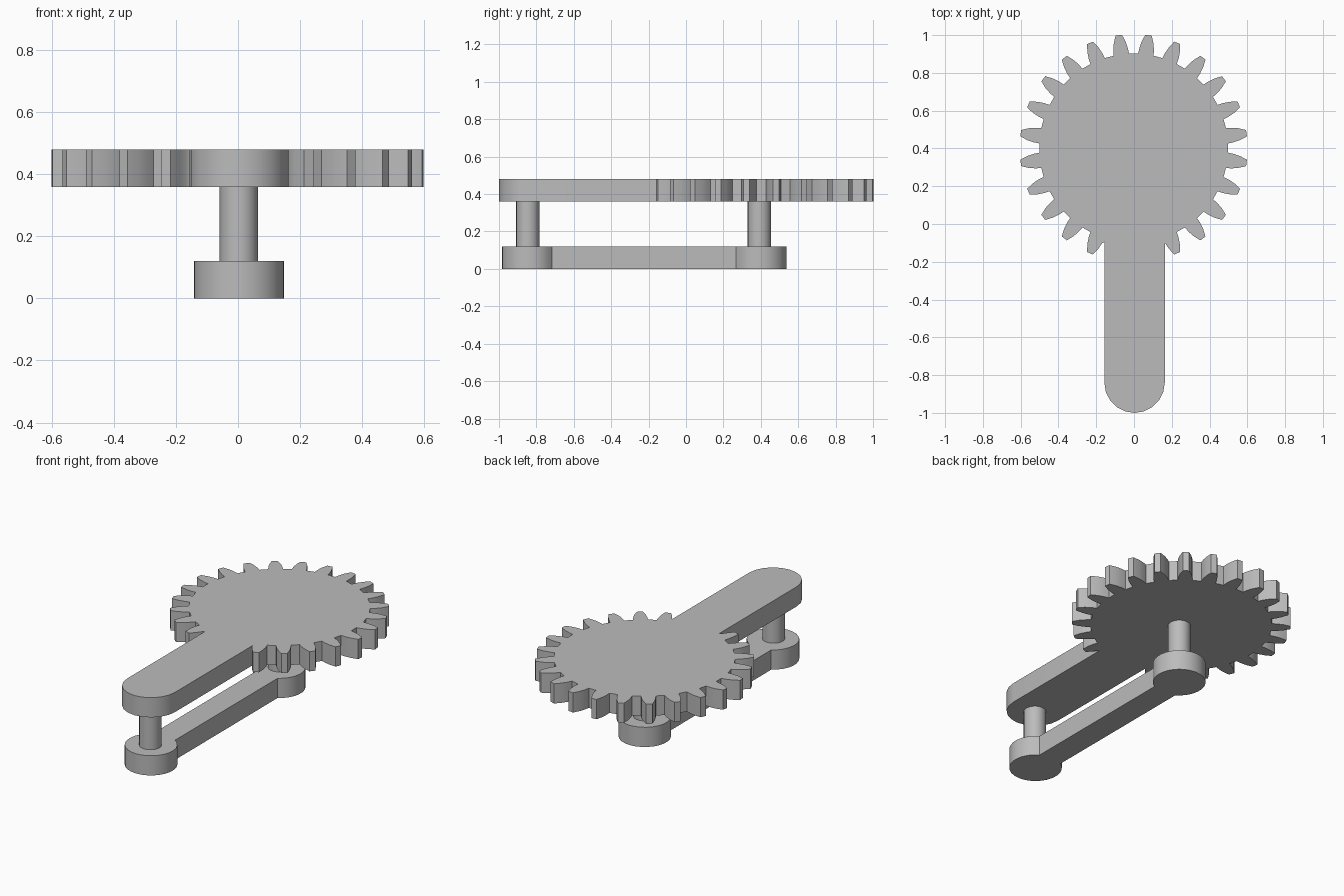
import bpy, bmesh
from math import sin, cos, radians, pi, asin

cube = bpy.data.objects.get("Cube")
if cube:
    bpy.data.objects.remove(cube, do_unlink=True)

# One plain grey for every part
grey = bpy.data.materials.new("plain_grey")
grey.use_nodes = True
colour = (0.5, 0.5, 0.5, 1)
grey.diffuse_color = colour
grey.node_tree.nodes["Principled BSDF"].inputs["Base Color"].default_value = colour

CX = 0.003                    # arm, pins and link centre line
FRONT_Y, BACK_Y = -0.84, 0.392
THICK, GEAR_Z = 0.12, 0.36


def extrude_outline(name, points, z0, z1):
    """Counter-clockwise outline raised into a smooth-sided plate."""
    bm = bmesh.new()
    face = bm.faces.new([bm.verts.new((x, y, z0)) for x, y in points])
    up = bmesh.ops.extrude_face_region(bm, geom=[face])["geom"]
    bmesh.ops.translate(bm, vec=(0, 0, z1 - z0),
                        verts=[v for v in up if isinstance(v, bmesh.types.BMVert)])
    bmesh.ops.recalc_face_normals(bm, faces=bm.faces)
    mesh = bpy.data.meshes.new(name)
    bm.to_mesh(mesh)
    bm.free()
    mesh.materials.append(grey)
    obj = bpy.data.objects.new(name, mesh)
    bpy.context.collection.objects.link(obj)
    bpy.ops.object.select_all(action='DESELECT')
    bpy.context.view_layer.objects.active = obj
    obj.select_set(True)
    bpy.ops.object.shade_smooth_by_angle(angle=radians(30))
    return obj


def arc(cx, cy, r, start, end, steps):
    angles = [start + (end - start) * i / steps for i in range(steps + 1)]
    return [(cx + r * cos(a), cy + r * sin(a)) for a in angles]


# Gear with arm: 24 tooth positions, the two under the arm are left out
TEETH, GEAR_X, GEAR_Y = 24, -0.002, 0.402
FLANK = [(0.5, 4.7), (0.53, 4.2), (0.565, 3.2), (0.603, 1.6)]  # radius, half angle
ARM_R = 0.16
tooth = [(r, -a) for r, a in FLANK] + [(r, a) for r, a in reversed(FLANK)]
outline = []
for i in range(1, TEETH - 1):
    middle = -90 + (i + 0.5) * 360 / TEETH
    for r, a in tooth:
        t = radians(middle + a)
        outline.append((GEAR_X + r * cos(t), GEAR_Y + r * sin(t)))
# The roots beside the arm become its inner corners
outline[0] = (CX + ARM_R, -0.095)
outline[-1] = (CX - ARM_R, -0.095)
outline += arc(CX, -1 + ARM_R, ARM_R, pi, 2 * pi, 10)
extrude_outline("gear_with_arm", outline, GEAR_Z, GEAR_Z + THICK)

# Lower link: bar with a round boss at each end
BOSS_R, BAR_HALF = 0.145, 0.075
neck = asin(BAR_HALF / BOSS_R)
link = arc(CX, BACK_Y, BOSS_R, -pi / 2 + (pi / 2 - neck), 1.5 * pi - (pi / 2 - neck), 20)
link = arc(CX, BACK_Y, BOSS_R, -pi / 2 + neck, 1.5 * pi - neck, 22)
link += arc(CX, FRONT_Y, BOSS_R, pi / 2 + neck, 2.5 * pi - neck, 22)
extrude_outline("lower_link", link, 0, THICK)

# Pins joining the link to the arm and the gear
for name, y in (("front_pin", FRONT_Y - 0.006), ("back_pin", BACK_Y)):
    extrude_outline(name, arc(CX, y, 0.062, 0, 2 * pi, 24)[:-1], THICK, GEAR_Z)
